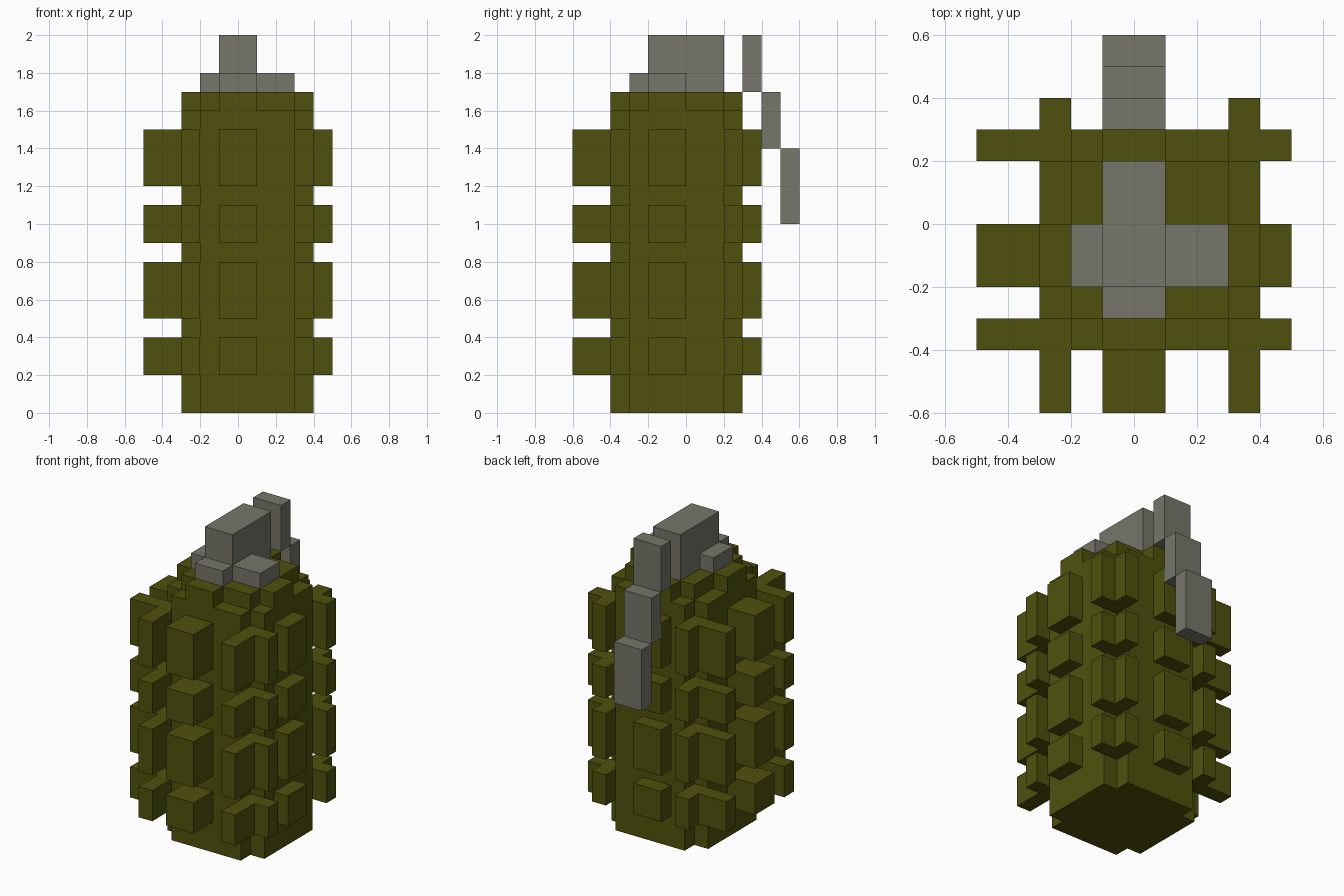
import bpy, bmesh

cube = bpy.data.objects.get("Cube")
if cube:
    bpy.data.objects.remove(cube, do_unlink=True)


def make_material(name, rgb):
    mat = bpy.data.materials.new(name)
    mat.use_nodes = True
    mat.diffuse_color = (*rgb, 1)
    mat.node_tree.nodes["Principled BSDF"].inputs["Base Color"].default_value = (*rgb, 1)
    return mat


olive = make_material("olive green", (0.080, 0.083, 0.004))
metal = make_material("warm grey", (0.181, 0.181, 0.144))


def rect(x0, x1, y0, y1):
    return [(x0, y0), (x1, y0), (x1, y1), (x0, y1)]


def build(name, mat, prisms):
    """One object made of upright prisms: (outline, bottom, top)."""
    bm = bmesh.new()
    for outline, z0, z1 in prisms:
        base = bm.faces.new([bm.verts.new((x, y, z0)) for x, y in outline])
        ext = bmesh.ops.extrude_face_region(bm, geom=[base], use_keep_orig=True)
        top = [v for v in ext["geom"] if isinstance(v, bmesh.types.BMVert)]
        bmesh.ops.translate(bm, verts=top, vec=(0, 0, z1 - z0))
    bmesh.ops.recalc_face_normals(bm, faces=bm.faces)
    mesh = bpy.data.meshes.new(name)
    bm.to_mesh(mesh)
    bm.free()
    mesh.materials.append(mat)
    obj = bpy.data.objects.new(name, mesh)
    bpy.context.collection.objects.link(obj)
    return obj


# Outer and inner body limits: (x low, x high), (y low, y high)
OX, OY = (-0.3, 0.4), (-0.4, 0.3)
IX, IY = (-0.2, 0.3), (-0.3, 0.2)
TIP_X, TIP_Y = (-0.5, 0.5), (-0.6, 0.4)

# Body: square column with notched corners
notched = [(IX[0], OY[0]), (IX[1], OY[0]), (IX[1], IY[0]), (OX[1], IY[0]),
           (OX[1], IY[1]), (IX[1], IY[1]), (IX[1], OY[1]), (IX[0], OY[1]),
           (IX[0], IY[1]), (OX[0], IY[1]), (OX[0], IY[0]), (IX[0], IY[0])]
build("body", olive, [(notched, 0, 1.6)])

# Shoulder: smaller square with a tab on each side
build("shoulder", olive, [(r, 1.6, 1.7) for r in (
    rect(*IX, *IY),
    rect(-0.1, 0.1, OY[0], IY[0]), rect(-0.1, 0.1, IY[1], OY[1]),
    rect(OX[0], IX[0], -0.2, 0), rect(IX[1], OX[1], -0.2, 0))])

# Four rows of raised blocks: one per side and an L-shaped one per corner
for n, (z0, z1) in enumerate([(0.2, 0.4), (0.5, 0.8), (0.9, 1.1), (1.2, 1.5)], 1):
    shapes = [rect(-0.1, 0.1, TIP_Y[0], OY[0]), rect(-0.1, 0.1, OY[1], TIP_Y[1]),
              rect(TIP_X[0], OX[0], -0.2, 0), rect(OX[1], TIP_X[1], -0.2, 0)]
    for i in (0, 1):
        for j in (0, 1):
            shapes.append([(IX[i], IY[j]), (IX[i], TIP_Y[j]), (OX[i], TIP_Y[j]),
                           (OX[i], OY[j]), (TIP_X[i], OY[j]), (TIP_X[i], IY[j])])
    build(f"block_row_{n}", olive, [(s, z0, z1) for s in shapes])

# Cap block with a low collar on three sides
build("cap", metal, [(rect(-0.1, 0.1, -0.2, 0.2), 1.7, 2.0)])
build("collar", metal, [(r, 1.7, 1.8) for r in (
    rect(-0.2, -0.1, -0.2, 0), rect(0.1, 0.3, -0.2, 0), rect(-0.1, 0.1, -0.3, -0.2))])

# Stepped lever behind the cap
build("lever", metal, [(rect(-0.1, 0.1, y, y + 0.1), z0, z1) for y, z0, z1 in
                       ((0.3, 1.7, 2.0), (0.4, 1.4, 1.7), (0.5, 1.0, 1.4))])
